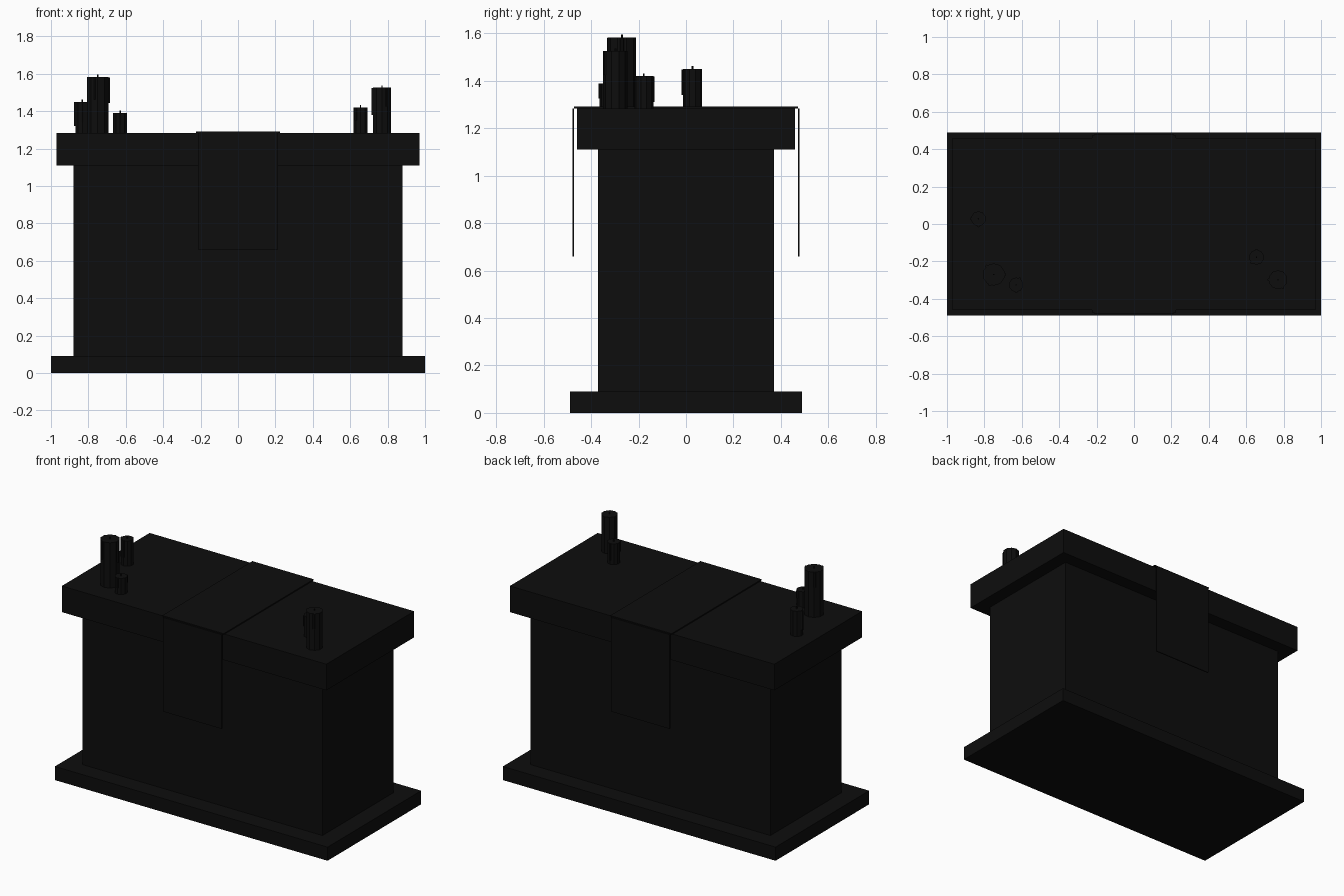
import bpy, math

if "Cube" in bpy.data.objects:
    bpy.data.objects.remove(bpy.data.objects["Cube"])

def material(name, v):
    m = bpy.data.materials.new(name)
    m.diffuse_color = (v, v, v, 1)
    m.use_nodes = True
    m.node_tree.nodes["Principled BSDF"].inputs["Base Color"].default_value = m.diffuse_color
    return m

black = material("near black", 0.004)

def box(name, x, y, z):
    """Box from (min, max) ranges on each axis."""
    bpy.ops.mesh.primitive_cube_add(size=1, location=[sum(r) / 2 for r in (x, y, z)])
    o = bpy.context.object
    o.name = name
    o.scale = [r[1] - r[0] for r in (x, y, z)]
    bpy.ops.object.transform_apply(location=False, rotation=False, scale=True)
    o.data.materials.append(black)
    return o

def post(name, x, y, r, z0, z1, sides):
    bpy.ops.mesh.primitive_cylinder_add(vertices=sides, radius=r, depth=z1 - z0,
                                        location=(x, y, (z0 + z1) / 2))
    o = bpy.context.object
    o.name = name
    o.data.materials.append(black)
    return o

# Altar block: plinth, body, table slab
box("plinth", (-1, 1), (-0.49, 0.49), (0, 0.09))
box("altar_body", (-0.88, 0.88), (-0.372, 0.372), (0.09, 1.11))
box("table_slab", (-0.97, 0.97), (-0.46, 0.46), (1.11, 1.283))

# Cloth runner: top strip and hanging front / back panels
box("cloth_top", (-0.225, 0.225), (-0.472, 0.472), (1.284, 1.291))
for side, name in ((-1, "cloth_front"), (1, "cloth_back")):
    y = sorted((side * 0.472, side * 0.479))
    box(name, (-0.215, 0.215), y, (0.66, 1.284))

# Candles: x, y, radius, top height, drips as (angle in degrees, length)
candles = [
    (-0.75, -0.27, 0.060, 1.583, ((0, 0.14), (130, 0.10), (250, 0.12))),
    (-0.832, 0.028, 0.040, 1.450, ((180, 0.13), (270, 0.11))),
    (-0.63, -0.325, 0.039, 1.390, ((270, 0.065), (60, 0.05))),
    (0.655, -0.178, 0.040, 1.420, ((90, 0.11), (230, 0.07))),
    (0.77, -0.298, 0.051, 1.525, ((180, 0.145), (300, 0.10))),
]
for i, (x, y, r, top, drips) in enumerate(candles, 1):
    post(f"candle_{i}", x, y, r, 1.283, top, 10)
    post(f"wick_{i}", x, y, 0.004, top, top + 0.012, 6)
    for a, length in drips:
        t = math.radians(a)
        post(f"wax_drip_{i}", x + (r - 0.002) * math.cos(t), y + (r - 0.002) * math.sin(t),
             0.008, top - length, top - 0.002, 6)
